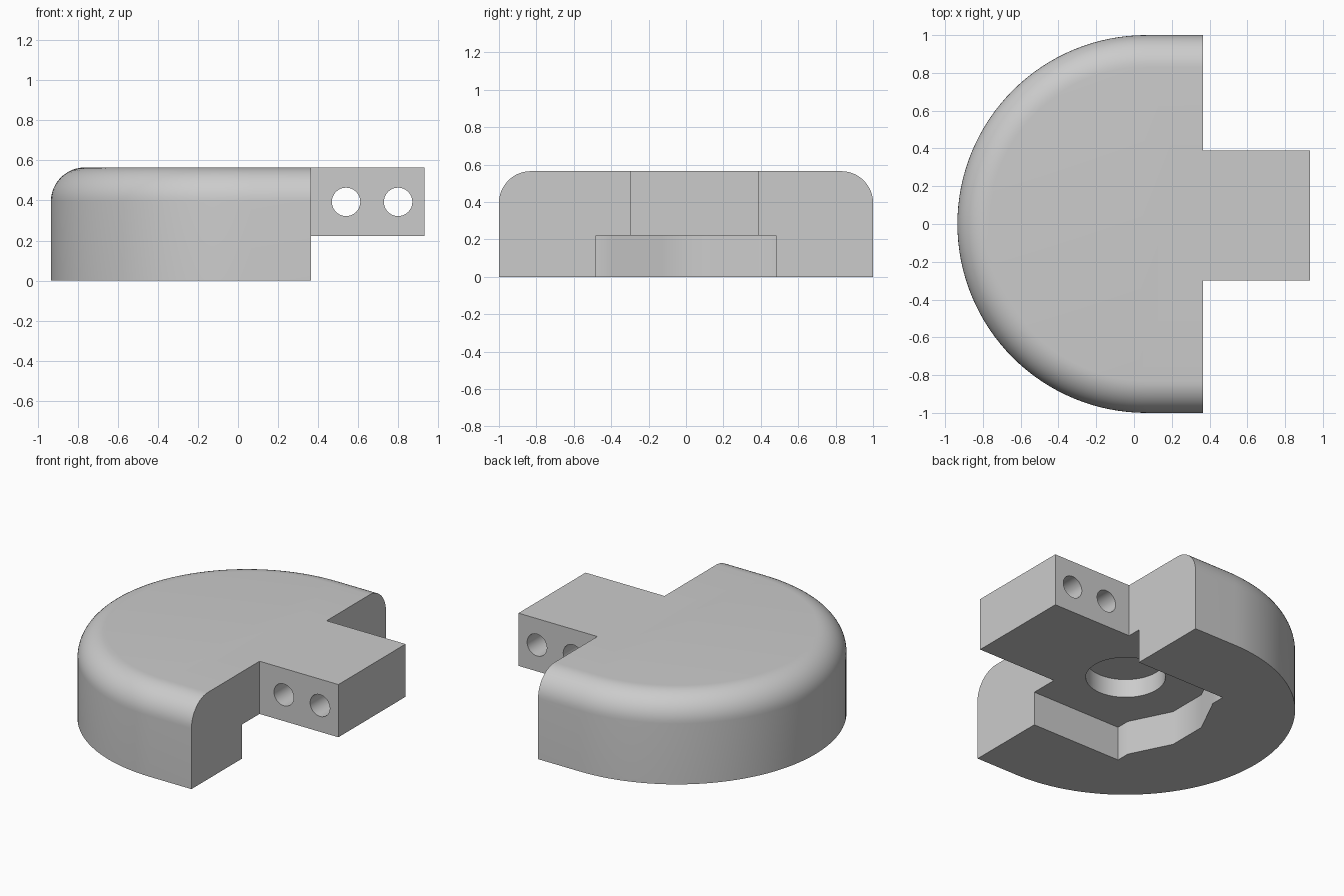
import bpy, bmesh, math

cube = bpy.data.objects.get("Cube")
if cube:
    bpy.data.objects.remove(cube, do_unlink=True)

CX, FLAT, TOP, FILLET, RECESS = 0.065, 0.365, 0.565, 0.17, 0.222

grey = bpy.data.materials.new("light grey")
grey.use_nodes = True
grey.diffuse_color = (0.6, 0.6, 0.6, 1)
grey.node_tree.nodes["Principled BSDF"].inputs["Base Color"].default_value = grey.diffuse_color


def make_object(name, bm):
    bmesh.ops.recalc_face_normals(bm, faces=bm.faces)
    mesh = bpy.data.meshes.new(name)
    bm.to_mesh(mesh)
    bm.free()
    mesh.materials.append(grey)
    obj = bpy.data.objects.new(name, mesh)
    bpy.context.collection.objects.link(obj)
    return obj


def skin(name, rings):
    """Closed solid from a stack of rings with matching point counts."""
    bm = bmesh.new()
    loops = [[bm.verts.new(p) for p in ring] for ring in rings]
    for low, high in zip(loops, loops[1:]):
        for i in range(len(low) - 1):
            bm.faces.new((low[i], low[i + 1], high[i + 1], high[i]))
    # flat end, bottom and top
    bm.faces.new([r[0] for r in loops] + [r[-1] for r in reversed(loops)])
    bm.faces.new(loops[0])
    bm.faces.new(loops[-1])
    return make_object(name, bm)


def prism(name, outline, z0, z1):
    return skin(name, [[(x, y, z) for x, y in outline] for z in (z0, z1)])


def cylinder(name, radius, depth, location, rotation=(0, 0, 0)):
    bpy.ops.mesh.primitive_cylinder_add(vertices=48, radius=radius, depth=depth,
                                        location=location, rotation=rotation)
    obj = bpy.context.object
    obj.name = name
    obj.data.materials.append(grey)
    return obj


def combine(target, tool, operation):
    mod = target.modifiers.new(tool.name, 'BOOLEAN')
    mod.operation, mod.object, mod.solver = operation, tool, 'EXACT'
    bpy.context.view_layer.objects.active = target
    bpy.ops.object.modifier_apply(modifier=mod.name)
    bpy.data.objects.remove(tool, do_unlink=True)


def body_ring(r, z):
    arc = [math.radians(-90 - 180 * i / 64) for i in range(65)]
    pts = [(CX + r * math.cos(a), r * math.sin(a), z) for a in arc]
    return [(FLAT, -r, z)] + pts + [(FLAT, r, z)]


# D-shaped body with a rounded upper rim
steps = [math.radians(90 * i / 12) for i in range(13)]
rings = [body_ring(1, 0)]
rings += [body_ring(1 - FILLET + FILLET * math.cos(a),
                    TOP - FILLET + FILLET * math.sin(a)) for a in steps]
body = skin("body", rings)

# Side tab, trimmed level with the recess roof by the recess cut
tab = prism("tab", [(0.2, -0.30), (0.933, -0.30), (0.933, 0.39), (0.2, 0.39)], 0.1, TOP)
combine(body, tab, 'UNION')

# Underside recess with a faceted inner end
half = [(1.2, 0.48), (-0.28, 0.48), (-0.28, 0.39), (-0.41, 0.13)]
outline = half + [(x, -y) for x, y in reversed(half)]
combine(body, prism("recess", outline, -0.1, RECESS), 'DIFFERENCE')

# Blind round socket in the recess roof
combine(body, cylinder("socket", 0.235, 0.24, (CX, 0, RECESS)), 'DIFFERENCE')

# Two cross holes through the tab
for x in (0.54, 0.80):
    hole = cylinder("cross_hole", 0.071, 2, (x, 0, 0.393), (math.pi / 2, 0, 0))
    combine(body, hole, 'DIFFERENCE')

bpy.ops.object.select_all(action='DESELECT')
body.select_set(True)
bpy.context.view_layer.objects.active = body
bpy.ops.object.shade_smooth_by_angle(angle=math.radians(30))
